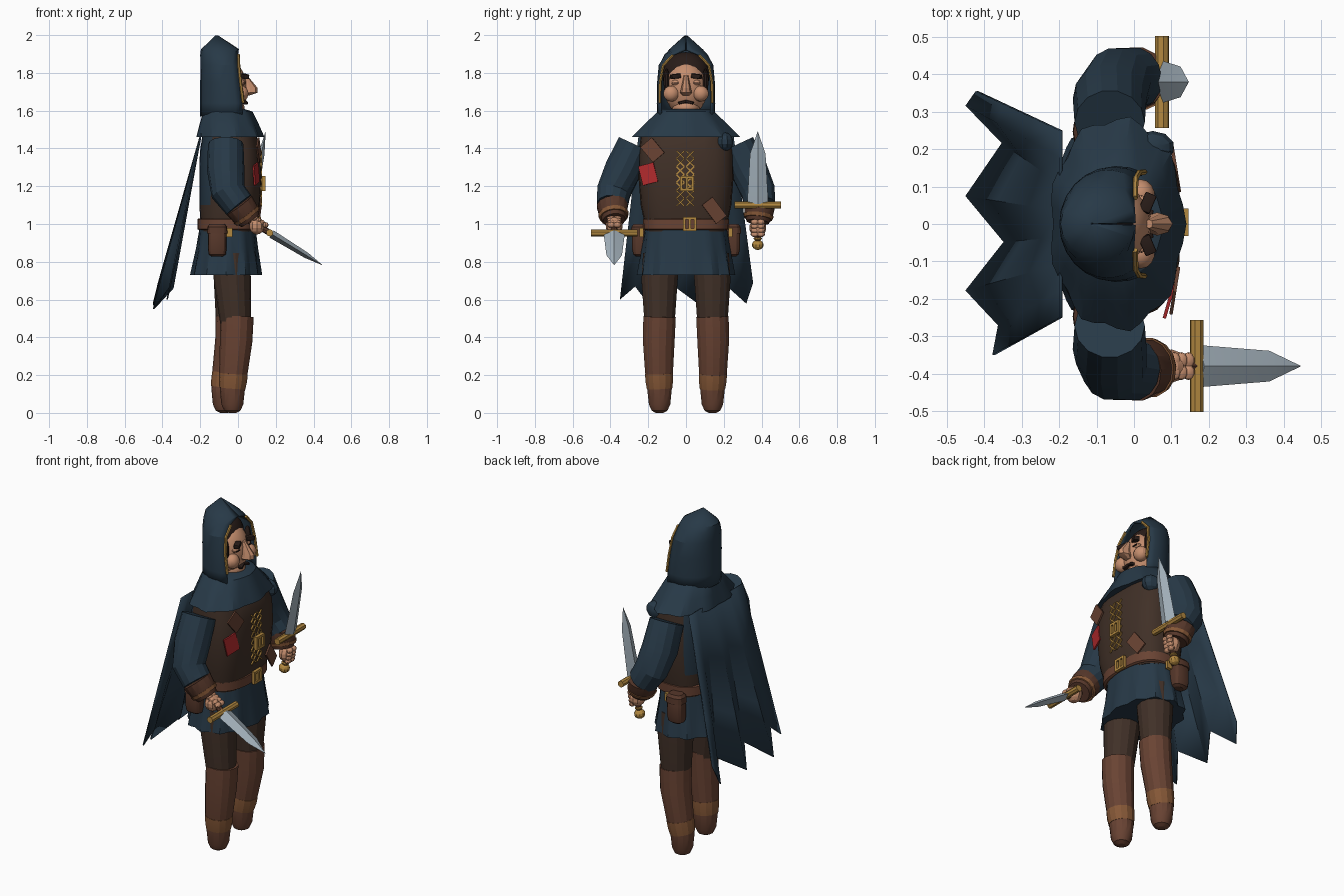
import bpy, bmesh, math
from mathutils import Vector, Matrix, Euler

if "Cube" in bpy.data.objects:
    bpy.data.objects.remove(bpy.data.objects["Cube"])

def srgb(r, g, b):
    return tuple(((c / 255 + .055) / 1.055) ** 2.4 for c in (r, g, b)) + (1,)

MATS = {}
for key, col in {"navy cloth": (39, 57, 71), "dark brown cloth": (64, 48, 39), "boot leather": (105, 67, 51),
                 "strap leather": (134, 88, 55), "skin": (197, 142, 110), "brass": (178, 136, 64),
                 "steel": (166, 180, 190), "red cloth": (178, 42, 45), "dark hair": (40, 28, 24),
                 "pouch leather": (86, 55, 42)}.items():
    MATS[key] = bpy.data.materials.new(key)
    MATS[key].diffuse_color = srgb(*col)

def finish(name, bm, mat, solid=0):
    bmesh.ops.recalc_face_normals(bm, faces=bm.faces)
    me = bpy.data.meshes.new(name)
    bm.to_mesh(me)
    bm.free()
    me.materials.append(MATS[mat])
    ob = bpy.data.objects.new(name, me)
    bpy.context.collection.objects.link(ob)
    if solid:
        m = ob.modifiers.new("thickness", 'SOLIDIFY')
        m.thickness, m.offset = solid, 0
    return ob

def skin_rings(bm, rings, closed=True, caps=True):
    vs = [[bm.verts.new(p) for p in r] for r in rings]
    n = len(vs[0])
    for a, b in zip(vs, vs[1:]):
        for i in range(n if closed else n - 1):
            j = (i + 1) % n
            bm.faces.new((a[i], a[j], b[j], b[i]))
    if caps:
        bm.faces.new(vs[0])
        bm.faces.new(vs[-1])

def loft(name, rings, mat, n=16, e=1, pleat=(0, 0), level=True):
    """Rings are (x, y, z, radius_a, radius_b); pleats fade in from the first ring to the last."""
    bm = bmesh.new()
    pts = [Vector(r[:3]) for r in rings]
    out = []
    for k, r in enumerate(rings):
        t = Vector((0, 0, 1)) if level else (pts[min(k + 1, len(pts) - 1)] - pts[max(k - 1, 0)]).normalized()
        v = (Vector((0, 1, 0)) - t * t.y).normalized()
        u = v.cross(t)
        ring = []
        for i in range(n):
            a = 2 * math.pi * i / n
            c, s = math.cos(a), math.sin(a)
            f = 1 + pleat[1] * math.cos(pleat[0] * a) * k / (len(rings) - 1)
            ring.append(pts[k] + f * (u * r[3] * math.copysign(abs(c) ** e, c) + v * r[4] * math.copysign(abs(s) ** e, s)))
        out.append(ring)
    skin_rings(bm, out)
    return finish(name, bm, mat)

def limb(name, rings, mat, n=12):
    return loft(name, [(*r, r[3]) for r in rings], mat, n, level=False)

def boxes(name, items, mat, bevel=0):
    """Items are (location, size, rotation)."""
    bm = bmesh.new()
    for loc, size, rot in items:
        M = Matrix.Translation(loc) @ Euler(rot).to_matrix().to_4x4() @ Matrix.Diagonal((*size, 1))
        bmesh.ops.create_cube(bm, size=1, matrix=M)
    if bevel:
        bmesh.ops.bevel(bm, geom=bm.edges[:], offset=bevel, segments=2, affect='EDGES', profile=.5)
    return finish(name, bm, mat)

def balls(name, items, mat, seg=14):
    """Items are (centre, radii)."""
    bm = bmesh.new()
    for loc, r in items:
        bmesh.ops.create_uvsphere(bm, u_segments=seg, v_segments=seg // 2 + 2, radius=1,
                                  matrix=Matrix.Translation(loc) @ Matrix.Diagonal((*r, 1)))
    return finish(name, bm, mat)

# Legs: trousers, boots and ankle straps
for side, s, dx, foot in (("right", -1, 0, -.03), ("left", 1, -.025, -.075)):
    y = .14 * s
    limb(side + "_trouser", [(-.035, .13 * s, .84, .1), (-.03, y, .7, .098), (-.01 + dx, y, .45, .08)], "dark brown cloth", 14)
    limb(side + "_boot", [(-.005 + dx, y, .51, .088), (-.01 + dx, 1.03 * y, .38, .086), (foot * .8, 1.02 * y, .22, .076),
                          (foot, y, .12, .066), (foot, y, .045, .058), (foot, y, .012, .043), (foot, y, 0, .02)], "boot leather", 14)
    limb(side + "_ankle_strap", [(foot * .82, 1.02 * y, .208, .076), (foot * .9, 1.01 * y, .17, .075),
                                 (foot, y, .13, .069)], "strap leather", 14)

# Tunic with a navy upper back, skirt and belt
tunic = loft("tunic", [(-.055, 0, .96, .14, .21), (-.045, 0, 1.1, .16, .24), (-.04, 0, 1.25, .165, .252),
                       (-.042, 0, 1.38, .16, .25), (-.045, 0, 1.46, .145, .24), (-.05, 0, 1.53, .1, .15)],
             "dark brown cloth", 24, .68)
tunic.data.materials.append(MATS["navy cloth"])
for p in tunic.data.polygons:
    p.material_index = int(p.center.x < -.13 and p.center.z > 1.1)
balls("shoulder_lining", [((.05, .205, 1.435), (.06, .045, .05))], "navy cloth", 10)
loft("skirt", [(-.055, 0, 1.0, .145, .212), (-.058, 0, .87, .161, .229), (-.063, 0, .73, .183, .25)],
     "navy cloth", 48, .88, (12, .045))
loft("belt", [(-.055, 0, .968, .152, .218), (-.055, 0, .973, .16, .226), (-.055, 0, 1.025, .16, .228),
              (-.055, 0, 1.03, .152, .22)], "boot leather", 28, .75)

def buckle(name, x, y, z, w, h, t=.013):
    boxes(name, [((x, y + s * w / 2, z), (.018, t, h + t), (0, 0, 0)) for s in (-1, 0, 1)] +
          [((x, y, z + s * h / 2), (.018, w, t), (0, 0, 0)) for s in (-1, 1)], "brass")

buckle("belt_buckle", .112, .02, 1.0, .06, .06)
buckle("chest_buckle", .137, .005, 1.215, .06, .065)

# Crossed chest lacing
boxes("chest_lacing", [((.124, y, 1.115 + .042 * i), (.008, .007, .058), (d, 0, 0))
                       for i in range(7) for y in (-.03, .022) for d in (-.8, .8)], "brass")

# Sewn patches
def patch(name, x, y, z, w, h, roll, yaw, mat):
    boxes(name, [((x, y, z), (.009, w, h), (roll, 0, yaw))], mat)

patch("red_patch", .096, -.2, 1.265, .085, .105, .25, -.28, "red cloth")
patch("upper_patch", .109, -.178, 1.392, .08, .105, .7, -.16, "boot leather")
patch("lower_patch", .111, .15, 1.072, .07, .125, .65, .16, "boot leather")

# Rounded belt pouches
for side, s in (("right", -1), ("left", 1)):
    loft(side + "_pouch", [(-.11, .245 * s, z, rx, ry) for z, rx, ry in
                           ((.828, .03, .02), (.838, .045, .034), (.87, .05, .042), (.955, .048, .042), (.99, .038, .03))],
         "pouch leather", 14, .7)
    loft(side + "_pouch_flap", [(-.11, .247 * s, z, rx, ry) for z, rx, ry in
                                ((.95, .054, .046), (.985, .052, .043), (1.0, .04, .03))], "pouch leather", 14, .7)
    boxes(side + "_belt_clip", [((-.045, .235 * s, .955), (.03, .02, .045), (0, 0, 0))], "brass")

# Cowl over the shoulders
loft("cowl", [(-.07, 0, 1.61, .1, .125), (-.055, 0, 1.595, .13, .15), (-.05, 0, 1.53, .155, .215), (-.045, 0, 1.46, .178, .28)],
     "navy cloth", 36, .95, (9, .04))

# Hood: open-fronted shell with trim along its edge
hood = [(1.57, -.045, .15, .148, 1.1), (1.64, -.045, .15, .15, 1.1), (1.75, -.055, .14, .148, 1.1),
        (1.84, -.07, .124, .14, .98), (1.895, -.088, .107, .11, .65), (1.922, -.095, .097, .085, .03), (1.995, -.112, .003, .003, .03)]
rings = []
for z, cx, rx, ry, h in hood:
    arc = [h + (2 * math.pi - 2 * h) * i / 16 for i in range(17)]
    rings.append([(cx + rx * math.cos(a), ry * math.sin(a), z) for a in arc])
bm = bmesh.new()
skin_rings(bm, rings, closed=False, caps=False)
finish("hood", bm, "navy cloth", .01)
for side, i in (("left", 0), ("right", -1)):
    limb(side + "_hood_trim", [(r[i][0] + .005, r[i][1] * 1.04, max(r[i][2], 1.6), .008) for r in rings[1:-2]], "brass", 6)

# Head and face
balls("head", [((-.065, 0, 1.72), (.112, .114, .15)), ((-.05, 0, 1.615), (.085, .075, .06))], "skin", 20)
balls("hair", [((-.09, 0, 1.79), (.098, .125, .12))], "dark hair", 20)
balls("sideburns", [((-.01, .103 * s, 1.755), (.022, .016, .07)) for s in (-1, 1)], "dark hair", 10)
balls("cheeks", [((.018, .078 * s, 1.69), (.038, .042, .042)) for s in (-1, 1)], "skin")
loft("nose", [(.04, 0, 1.785, .01, .012), (.064, 0, 1.72, .04, .025), (.062, 0, 1.695, .042, .031), (.04, 0, 1.68, .02, .018)], "skin", 8)
boxes("eyebrows", [((.036, .056 * s, 1.782), (.032, .052, .024), (-.12 * s, 0, .4 * -s)) for s in (-1, 1)], "dark hair", .004)
balls("eyelids", [((.02, .052 * s, 1.748), (.018, .026, .016)) for s in (-1, 1)], "skin", 10)
boxes("eyes", [((.038, .052 * s, 1.746), (.006, .03, .006), (0, 0, 0)) for s in (-1, 1)], "dark hair")
boxes("moustache", [((.036, .019 * s, 1.645), (.024, .042, .014), (-.25 * s, 0, -.25 * s)) for s in (-1, 1)], "dark hair", .003)

# Pleated cape
hem = [(-.42, .355, .69), (-.447, .318, .58), (-.35, .217, .67), (-.447, .075, .57), (-.345, -.048, .66),
       (-.447, -.178, .55), (-.36, -.27, .67), (-.375, -.35, .6)]
bm = bmesh.new()
rows = []
for t in (0, .33, .67, 1):
    rows.append([Vector((-.195, .25 - .5 * i / 7, 1.48)).lerp(Vector(p), t) for i, p in enumerate(hem)])
skin_rings(bm, rows, closed=False, caps=False)
finish("cape", bm, "navy cloth", .008)

# Arms: sleeves, cuffs and gripping hands
for side, s, ex, hand in (("right", -1, 0, Vector((.1, -.38, .99))), ("left", 1, .012, Vector((.05, .38, .98)))):
    wrist = hand + Vector((-.035 + ex, 0, .03))
    fore = Vector((.005, .39 * s, 1.1))
    limb(side + "_sleeve", [(-.065, .272 * s, 1.422, .094), (-.065, .335 * s, 1.285, .099),
                            (-.052 + ex, .383 * s, 1.17, .092), (*fore, .083)], "navy cloth", 14)
    mid = fore.lerp(wrist, .6)
    limb(side + "_cuff", [(*fore, .084), (*mid, .076), (*wrist, .06)], "pouch leather", 14)
    limb(side + "_cuff_rim", [(*fore.lerp(wrist, .6), .081), (*fore.lerp(wrist, .8), .075)], "strap leather", 14)
    a = 2.12 if s < 0 else .18
    axis = Vector((math.sin(a), 0, math.cos(a)))
    out = Vector((math.cos(a), 0, -math.sin(a))) * (1 if s > 0 else -1)
    balls(side + "_hand", [(hand, (.042, .046, .046))] +
          [(hand + axis * (.022 * k - .03) + out * .028 + Vector((0, .016 * j, 0)), (.017, .022, .015))
           for k in range(4) for j in (-1, 1)], "skin", 10)

# Daggers, modelled blade up around the guard
def dagger(side, loc, tilt, length):
    guard = limb(side + "_guard", [(0, 0, -.123, .019), (0, 0, .123, .019)], "brass", 8)
    guard.data.transform(Matrix.Rotation(math.pi / 2, 4, 'X'))
    parts = [guard,
             loft(side + "_blade", [(0, 0, .01, .022, .056), (0, 0, .7 * length, .016, .041), (0, 0, length, .001, .001)], "steel", 4),
             loft(side + "_grip", [(0, 0, 0, .016, .016), (0, 0, -.1, .019, .019), (0, 0, -.2, .015, .015)], "pouch leather", 8),
             balls(side + "_pommel", [((0, 0, -.214), (.031, .031, .027)), ((0, 0, -.18), (.022, .022, .01))], "brass", 10)]
    for p in parts:
        p.data.transform(Matrix.Translation(loc) @ Matrix.Rotation(tilt, 4, 'Y'))

dagger("left_dagger", (.075, .38, 1.1), .18, .395)
dagger("right_dagger", (.168, -.38, .953), 2.12, .325)

# Smooth shading with crisp edges
for ob in bpy.data.objects:
    ob.select_set(True)
    bpy.context.view_layer.objects.active = ob
bpy.ops.object.shade_smooth_by_angle(angle=math.radians(24))

for m in bpy.data.materials:
    if m.users and not m.is_grease_pencil:
        m.use_nodes = True
        m.node_tree.nodes["Principled BSDF"].inputs["Base Color"].default_value = m.diffuse_color
